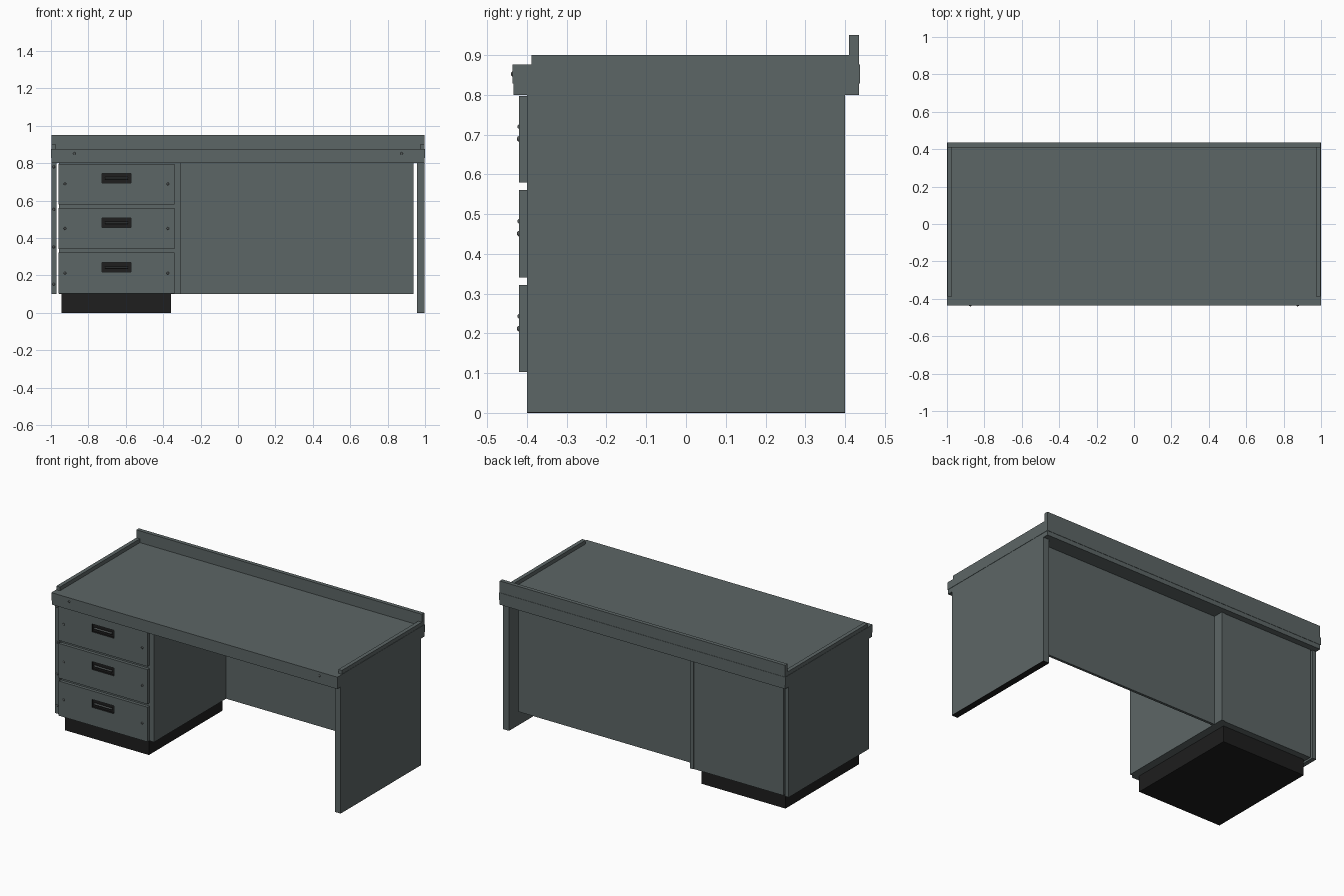
import bpy, math

if "Cube" in bpy.data.objects:
    bpy.data.objects.remove(bpy.data.objects["Cube"])


def material(name, rgb):
    m = bpy.data.materials.new(name)
    m.diffuse_color = (*rgb, 1)
    m.use_nodes = True
    m.node_tree.nodes["Principled BSDF"].inputs["Base Color"].default_value = m.diffuse_color
    return m


PAINT = material("grey green paint", (0.108, 0.133, 0.133))
BLACK = material("black", (0.013, 0.013, 0.013))
STEEL = material("dark steel", (0.09, 0.10, 0.10))


def box(name, x, y, z, mat=PAINT):
    """Box from (min, max) ranges on each axis."""
    bpy.ops.mesh.primitive_cube_add(size=1)
    o = bpy.context.object
    o.name = name
    o.location = [(r[0] + r[1]) / 2 for r in (x, y, z)]
    o.scale = [r[1] - r[0] for r in (x, y, z)]
    bpy.ops.object.transform_apply(location=False, rotation=False, scale=True)
    o.data.materials.append(mat)
    return o


def screw(name, x, y, z):
    """Small domed screw head facing the front."""
    bpy.ops.mesh.primitive_uv_sphere_add(segments=12, ring_count=8, radius=0.007,
                                         location=(x, y, z))
    o = bpy.context.object
    o.name = name
    o.scale.y = 0.75
    o.data.materials.append(STEEL)
    bpy.ops.object.shade_smooth()


# Worktop: lower frame layer, upper board, raised rails on three sides
box("worktop_lower", (-0.998, 0.998), (-0.434, 0.435), (0.80, 0.828))
box("worktop_upper", (-1, 1), (-0.436, 0.437), (0.828, 0.876))
box("back_rail", (-0.998, 0.998), (0.41, 0.435), (0.876, 0.95))
for side, label in ((-1, "left"), (1, "right")):
    box(label + "_rail", sorted((side * 0.973, side * 0.998)), (-0.388, 0.41), (0.876, 0.90))
    screw(label + "_worktop_screw", side * 0.875, -0.435, 0.852)

# Right leg panel with its foot strip
box("right_leg", (0.957, 0.998), (-0.4, 0.4), (0.002, 0.80))
box("right_foot_strip", (0.957, 0.998), (-0.4, 0.4), (0, 0.002), BLACK)

# Modesty panel, set in from the back
box("modesty_panel", (-0.307, 0.937), (0.32, 0.336), (0.102, 0.80))

# Drawer pedestal: carcass, side panels and plinth
box("pedestal_carcass", (-0.958, -0.332), (-0.4, 0.396), (0.102, 0.80))
box("pedestal_right_panel", (-0.332, -0.307), (-0.4, 0.4), (0.102, 0.80))
box("pedestal_left_panel", (-0.998, -0.971), (-0.4, 0.4), (0.102, 0.80))
box("plinth", (-0.944, -0.357), (-0.38, 0.355), (0, 0.102), BLACK)
for z in (0.78, 0.553, 0.352, 0.153):
    screw("side_panel_screw", -0.985, -0.4, z)

# Drawers: front with recessed pull, pull bar and two screws each
CX, HALF_W, HALF_H = -0.65, 0.077, 0.025
for i, (z0, z1, zh) in enumerate(((0.103, 0.322, 0.243), (0.341, 0.56, 0.482), (0.579, 0.797, 0.72))):
    n = str(i + 1)
    front = box("drawer_front_" + n, (-0.96, -0.339), (-0.42, -0.4), (z0, z1))
    front.data.materials.append(BLACK)
    cutter = box("pull_cutter_" + n, (CX - HALF_W, CX + HALF_W), (-0.44, -0.408),
                 (zh - HALF_H, zh + HALF_H), BLACK)
    cutter.hide_render = True
    mod = front.modifiers.new("pull recess", "BOOLEAN")
    mod.operation = "DIFFERENCE"
    mod.solver = "EXACT"
    mod.object = cutter
    bpy.context.view_layer.objects.active = front
    bpy.ops.object.modifier_apply(modifier=mod.name)
    bpy.data.objects.remove(cutter)
    # Faces inside the recess are black
    for p in front.data.polygons:
        c = p.center + front.location
        inside = abs(c.x - CX) < HALF_W + 0.001 and abs(c.z - zh) < HALF_H + 0.001
        p.material_index = 1 if inside and -0.4195 < c.y < -0.404 else 0
    for s in (-1, 1):
        screw("drawer_screw_" + n, CX + s * 0.275, -0.42, zh - 0.031)
    bpy.ops.mesh.primitive_cylinder_add(vertices=12, radius=0.006, depth=2 * HALF_W - 0.03,
                                        location=(CX, -0.418, zh),
                                        rotation=(0, math.pi / 2, 0))
    bar = bpy.context.object
    bar.name = "pull_bar_" + n
    bar.data.materials.append(STEEL)
    bpy.ops.object.shade_smooth_by_angle()
    # Short posts holding the bar in the recess
    for s in (-1, 1):
        box("pull_post_" + n, sorted((CX + s * 0.05, CX + s * 0.058)), (-0.418, -0.408),
            (zh - 0.004, zh + 0.004), BLACK)
